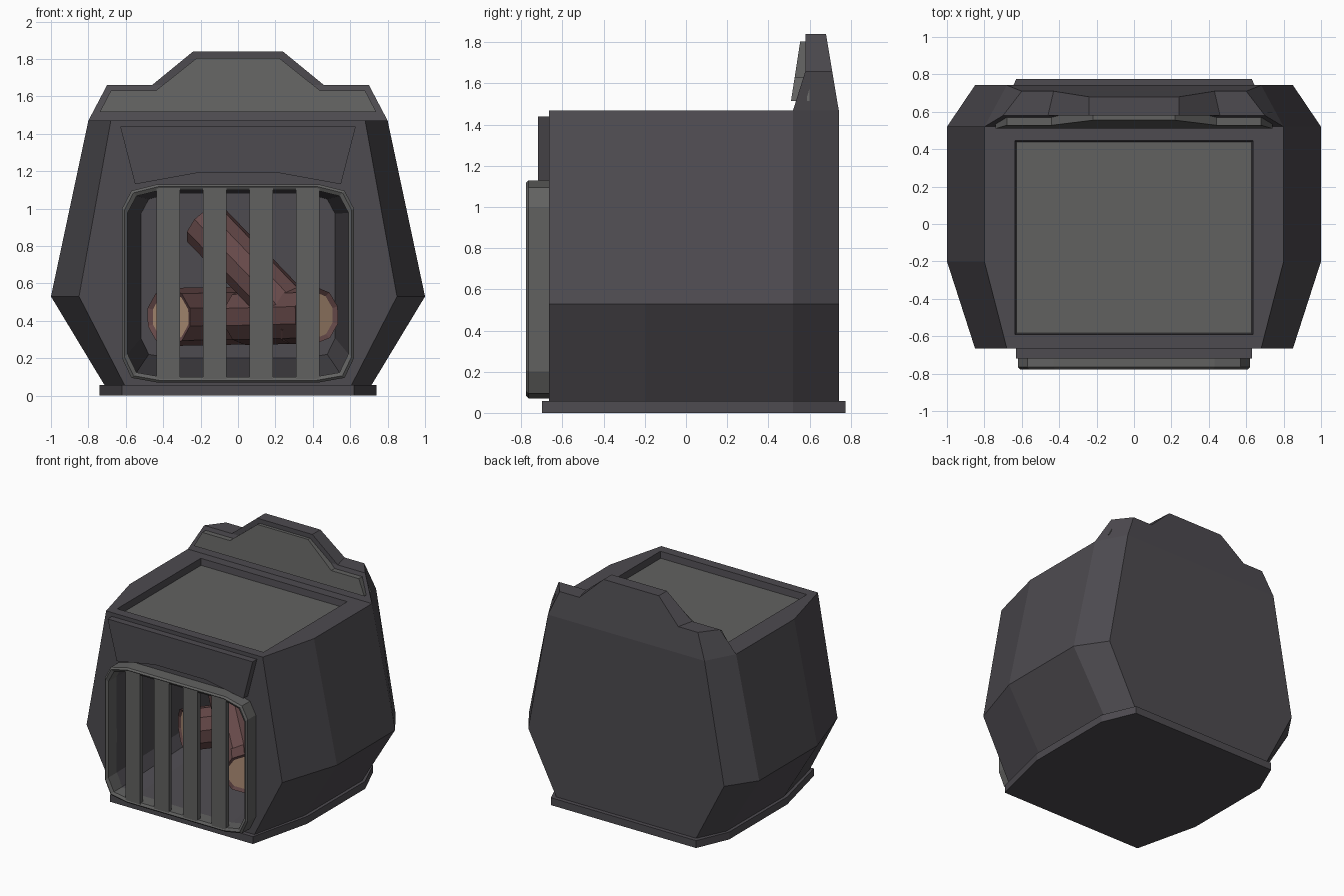
import bpy, bmesh
from mathutils import Vector

if "Cube" in bpy.data.objects:
    bpy.data.objects.remove(bpy.data.objects["Cube"])


def mat(name, c):
    m = bpy.data.materials.new(name)
    m.diffuse_color = (*c, 1)
    m.use_nodes = True
    m.node_tree.nodes["Principled BSDF"].inputs["Base Color"].default_value = m.diffuse_color
    return m


IRON = mat("dark_iron", (0.075, 0.07, 0.08))
STEEL = mat("grey_steel", (0.12, 0.12, 0.118))
BARK = mat("bark", (0.13, 0.065, 0.065))
WOOD = mat("cut_wood", (0.42, 0.27, 0.18))


def finish(bm, name, *mats):
    bmesh.ops.recalc_face_normals(bm, faces=bm.faces[:])
    me = bpy.data.meshes.new(name)
    bm.to_mesh(me)
    bm.free()
    for m in mats:
        me.materials.append(m)
    ob = bpy.data.objects.new(name, me)
    bpy.context.collection.objects.link(ob)
    return ob


def mirror(half):
    """Close a right-hand half outline across x = 0."""
    return half + [(-p[0], *p[1:]) for p in reversed(half)]


def loft(name, rings, m, closed=False):
    """Skin rings of 3D points; cap the ends, or join last ring to first."""
    bm = bmesh.new()
    vs = [[bm.verts.new(p) for p in r] for r in rings]
    n = len(rings[0])
    pairs = list(zip(vs, vs[1:]))
    if closed:
        pairs.append((vs[-1], vs[0]))
    for a, b in pairs:
        for i in range(n):
            j = (i + 1) % n
            bm.faces.new((a[i], a[j], b[j], b[i]))
    if not closed:
        bm.faces.new(vs[0])
        bm.faces.new(vs[-1])
    return finish(bm, name, m)


def box(name, lo, hi, m):
    rect = [(lo[0], lo[1]), (hi[0], lo[1]), (hi[0], hi[1]), (lo[0], hi[1])]
    return loft(name, [[(x, y, z) for x, y in rect] for z in (lo[2], hi[2])], m)


def cut(ob, cutter):
    cutter.hide_render = True
    cutter.hide_viewport = False
    mod = ob.modifiers.new("cut", 'BOOLEAN')
    mod.operation = 'DIFFERENCE'
    mod.solver = 'EXACT'
    mod.object = cutter
    cutter.display_type = 'WIRE'


# Body: one plan outline, narrowed at the foot and the top
plan = mirror([(0.85, -0.665), (1.0, -0.2), (1.0, 0.52), (0.85, 0.742)])
body = loft("stove_body", [[(x * s, y, z) for x, y in plan]
                           for s, z in ((0.71, 0.05), (1.0, 0.53), (0.8, 1.47))], IRON)

# Base plate
foot = mirror([(0.62, -0.70), (0.74, -0.2), (0.74, 0.52), (0.63, 0.775)])
loft("base_plate", [[(x, y, z) for x, y in foot] for z in (0, 0.058)], IRON)

# Recessed cooking top
well = lambda d, z: [(0.64 - d, -0.595 + d, z), (0.64 - d, 0.45 - d, z),
                     (-0.64 + d, 0.45 - d, z), (-0.64 + d, -0.595 + d, z)]
cut(body, loft("top_cutter", [well(0.012, 1.41), well(0, 1.5)], IRON))
box("cooking_plate", (-0.628, -0.583, 1.40), (0.628, 0.438, 1.42), STEEL)

# Rounded door outline, shared by the door frame and the firebox
half = [(0.43, -0.53), (0.57, -0.505), (0.62, -0.40), (0.62, 0.40), (0.57, 0.495), (0.43, 0.53)]
door = mirror(half)


def ring(d, y, s=1.0, zc=0.60):
    return [(x * s * (1 - d / 0.62), y, zc + z * s * (1 - d / 0.53)) for x, z in door]


cut(body, loft("firebox_cutter", [ring(0.03, -0.70), ring(0.03, -0.66),
                                  ring(0.03, 0.5, 0.88, 0.64)], IRON))
loft("door_frame", [ring(0, -0.655), ring(0, -0.765), ring(0.012, -0.777),
                    ring(0.03, -0.765), ring(0.03, -0.655)], STEEL, closed=True)

# Grate bars
for i in range(4):
    x = -0.372 + i * 0.248
    box("grate_bar", (x - 0.063, -0.772, 0.085), (x + 0.063, -0.735, 1.115), STEEL)

# Plate above the door
hood = mirror([(0.22, 1.19), (0.55, 1.13), (0.63, 1.44)])
loft("front_plate", [[(x, y, z) for x, z in hood] for y in (-0.655, -0.718)], IRON)

# Raised back crest
bm = bmesh.new()
front = mirror([(0.80, 0.52, 1.47), (0.70, 0.58, 1.66), (0.46, 0.58, 1.66), (0.24, 0.58, 1.84)])
back = mirror([(0.68, 0.742, 1.47), (0.60, 0.71, 1.66), (0.43, 0.71, 1.66), (0.24, 0.68, 1.84)])
sides = [[bm.verts.new(p) for p in r] for r in (front, back)]
for v in sides:
    bm.faces.new([v[i] for i in (0, 1, 2, 5, 6, 7)])
    bm.faces.new(v[2:6])
for i in range(8):
    j = (i + 1) % 8
    bm.faces.new((sides[0][i], sides[0][j], sides[1][j], sides[1][i]))
finish(bm, "back_crest", IRON)

# Slanted panel on the crest
panel = mirror([(0.74, 1.515), (0.68, 1.63), (0.44, 1.63), (0.22, 1.805)])
loft("crest_panel", [[(x, 0.51 + (z - 1.515) * 0.155, z) for x, z in panel],
                     [(x, 0.60, z) for x, z in panel]], STEEL)


# Logs: ten-sided, with inset cut ends
def log(a, b, r):
    a, b = Vector(a), Vector(b)
    axis = b - a
    bm = bmesh.new()
    bmesh.ops.create_cone(bm, cap_ends=True, segments=10, radius1=r, radius2=r, depth=axis.length)
    ends = [f for f in bm.faces if len(f.verts) == 10]
    bmesh.ops.inset_individual(bm, faces=ends, thickness=0.025, depth=-0.015)
    for f in ends:
        f.material_index = 1
    rot = axis.to_track_quat('Z', 'Y')
    for v in bm.verts:
        v.co = rot @ v.co + (a + b) / 2
    finish(bm, "log", BARK, WOOD)


log((-0.37, -0.15, 0.42), (0.11, 0.42, 0.43), 0.155)
log((0.42, -0.52, 0.43), (0.04, -0.02, 0.42), 0.15)
log((0.34, -0.40, 0.38), (-0.17, 0.03, 0.91), 0.135)
